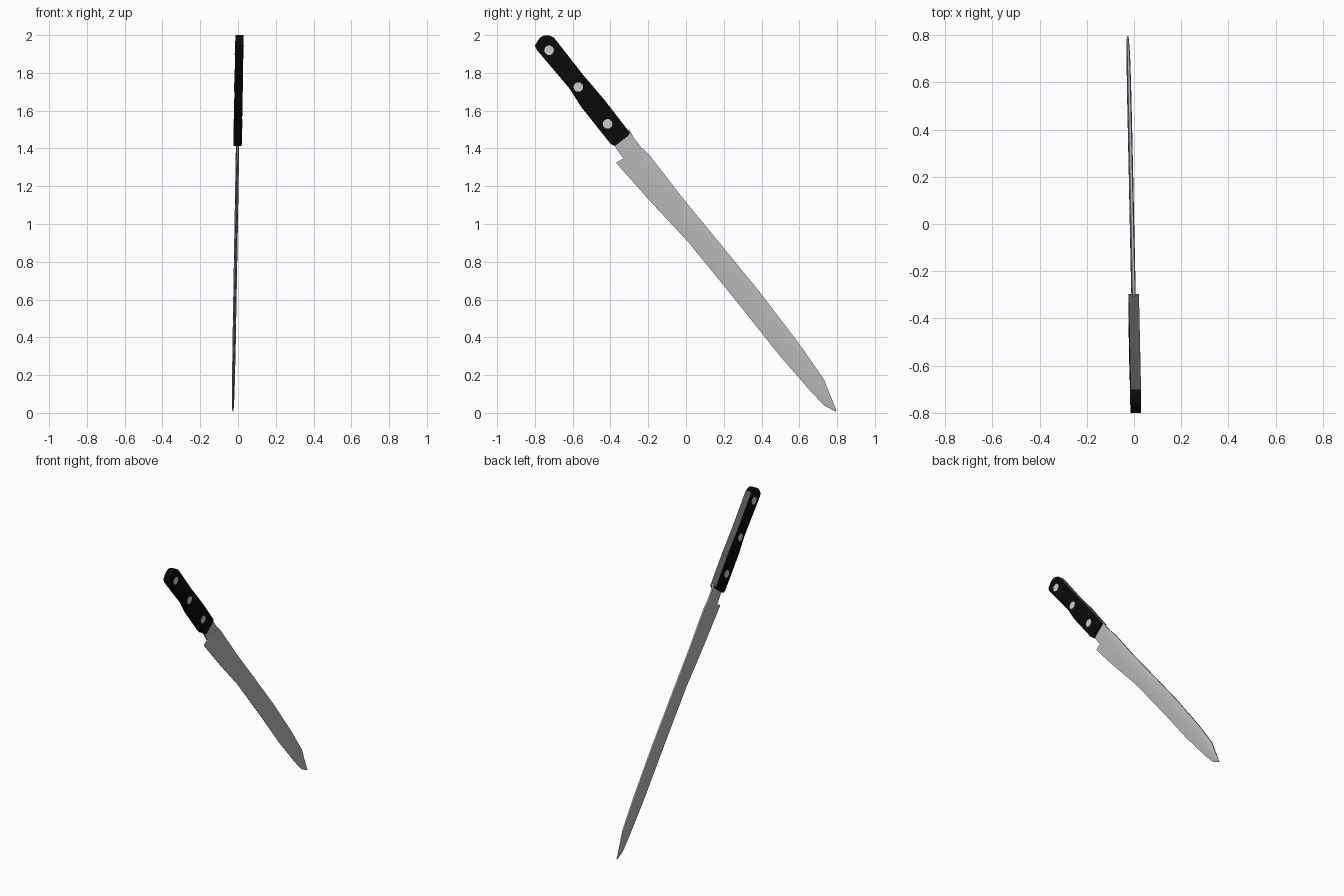
import bpy, bmesh, math
from mathutils import Vector, Matrix

if "Cube" in bpy.data.objects:
    bpy.data.objects.remove(bpy.data.objects["Cube"])


def material(name, v):
    m = bpy.data.materials.new(name)
    m.diffuse_color = (v, v, v, 1)
    m.use_nodes = True
    m.node_tree.nodes["Principled BSDF"].inputs["Base Color"].default_value = m.diffuse_color
    return m


STEEL = material("steel", 0.50)
BLACK = material("black grip", 0.003)
GREY = material("dark grey spine", 0.09)
RIVET = material("rivet metal", 0.62)


def lean(z):
    # the whole knife leans slightly sideways
    return 0.0175 * z - 0.027


def finish(name, bm, mats, smooth=None):
    for v in bm.verts:
        v.co.x += lean(v.co.z)
    bmesh.ops.recalc_face_normals(bm, faces=bm.faces)
    me = bpy.data.meshes.new(name)
    bm.to_mesh(me)
    bm.free()
    for m in mats:
        me.materials.append(m)
    ob = bpy.data.objects.new(name, me)
    bpy.context.collection.objects.link(ob)
    if smooth:
        bpy.ops.object.select_all(action='DESELECT')
        ob.select_set(True)
        bpy.context.view_layer.objects.active = ob
        bpy.ops.object.shade_smooth_by_angle(angle=math.radians(smooth))
    return ob


def loft(name, stations, section):
    # each station: edge point and spine point; section: (fraction, half thickness)
    bm = bmesh.new()
    rings = []
    for (ey, ez), (sy, sz) in stations:
        e, s = Vector((0, ey, ez)), Vector((0, sy, sz))
        k = min(1.0, 0.35 + (s - e).length / 0.2)
        pts = [e.lerp(s, t) + Vector((h * k, 0, 0)) for t, h in section]
        pts += [e.lerp(s, t) - Vector((h * k, 0, 0)) for t, h in reversed(section)]
        rings.append([bm.verts.new(p) for p in pts])
    n = len(rings[0])
    for a, b in zip(rings, rings[1:]):
        for i in range(n):
            j = (i + 1) % n
            bm.faces.new((a[i], a[j], b[j], b[i]))
    bm.faces.new(rings[0])
    bm.faces.new(rings[-1])
    return finish(name, bm, [STEEL], 45)


# Blade
loft("blade", [
    ((-0.37, 1.325), (-0.232, 1.402)),
    ((-0.345, 1.295), (-0.19, 1.36)),
    ((-0.18, 1.11), (-0.01, 1.128)),
    ((0.01, 0.907), (0.19, 0.885)),
    ((0.28, 0.575), (0.39, 0.64)),
    ((0.49, 0.31), (0.60, 0.365)),
    ((0.655, 0.12), (0.73, 0.178)),
    ((0.732, 0.038), (0.767, 0.085)),
    ((0.793, 0.007), (0.797, 0.012)),
], [(0, 0.001), (0.25, 0.005), (0.6, 0.009), (0.85, 0.009), (1, 0.005)])

# Neck between blade and handle
loft("neck", [
    ((-0.40, 1.45), (-0.30, 1.50)),
    ((-0.375, 1.41), (-0.275, 1.455)),
    ((-0.337, 1.353), (-0.235, 1.403)),
    ((-0.30, 1.32), (-0.215, 1.37)),
], [(0, 0.006), (0.3, 0.009), (0.7, 0.009), (1, 0.006)])

# Handle, profile extruded sideways, with a grey strip on its spine
outline = [(-0.73, 2.0), (-0.70, 1.988), (-0.545, 1.79), (-0.43, 1.655),
           (-0.297, 1.483), (-0.305, 1.468), (-0.378, 1.412), (-0.40, 1.425),
           (-0.555, 1.62), (-0.615, 1.715), (-0.79, 1.922), (-0.80, 1.945),
           (-0.775, 1.985), (-0.755, 1.997)]
bm = bmesh.new()
left, right = [[bm.verts.new((x, y, z)) for y, z in outline] for x in (-0.022, 0.022)]
bm.faces.new(left)
bm.faces.new(right)
for i in range(len(outline)):
    j = (i + 1) % len(outline)
    f = bm.faces.new((left[i], left[j], right[j], right[i]))
    f.material_index = 1 if i in (1, 2, 3) else 0
finish("handle", bm, [BLACK, GREY])

# Rivets, passing through the handle
for i, (y, z) in enumerate([(-0.725, 1.92), (-0.57, 1.725), (-0.415, 1.53)]):
    bm = bmesh.new()
    bmesh.ops.create_cone(bm, cap_ends=True, segments=10, radius1=0.026, radius2=0.026,
                          depth=0.047,
                          matrix=Matrix.Translation((0, y, z)) @ Matrix.Rotation(math.pi / 2, 4, 'Y'))
    finish(f"rivet_{i + 1}", bm, [RIVET])
